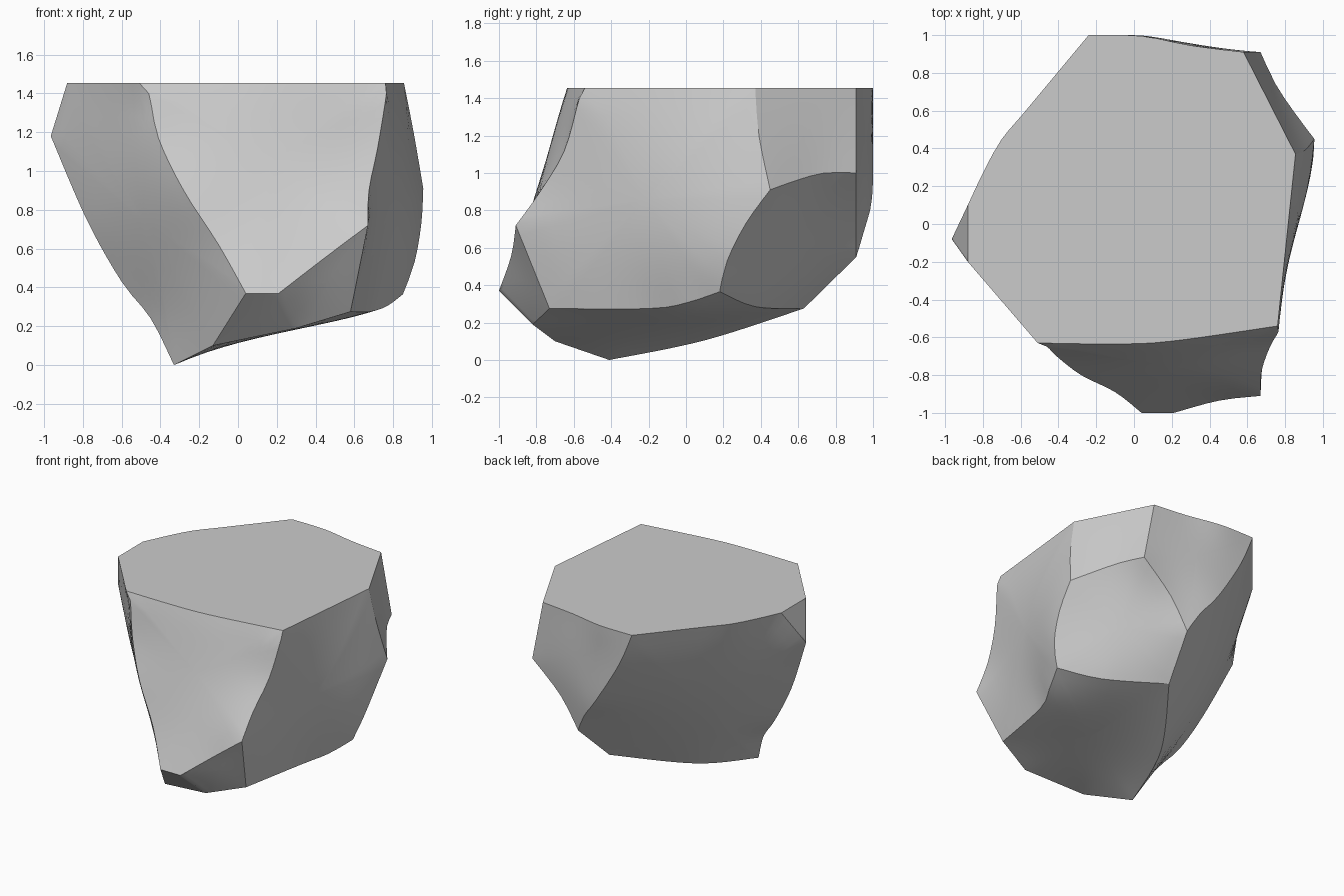
import bpy
import bmesh
import math
from mathutils import Vector
from mathutils.geometry import normal

# Remove the default cube
cube = bpy.data.objects.get("Cube")
if cube:
    bpy.data.objects.remove(cube, do_unlink=True)

TOP = 1.455      # height of the flat top
STEP = 0.08      # spacing of points along a ridge
RINGS = 8        # rings inside each facet
HEART = Vector((0, 0, 0.75))

# Corners of the boulder
corners = {
    "top_back": (-.24, 1, TOP), "top_back_right": (.58, .91, TOP),
    "top_right": (.855, .37, TOP), "top_front_right": (.76, -.54, TOP),
    "top_front_left": (-.51, -.63, TOP), "top_left": (-.88, -.2, TOP),
    "top_back_left": (-.88, .1, TOP),
    "left_tip": (-.965, -.08, 1.18), "brow": (.67, -.91, .72),
    "chin_right": (.21, -1, .37), "chin_left": (.04, -1, .37),
    "jaw_right": (.58, -.73, .275), "jaw_mid": (.3, -.82, .19),
    "jaw_left": (-.13, -.7, .1), "foot": (-.33, -.41, 0),
    "side_low": (.85, .18, .365), "side_tip": (.955, .45, .91),
    "back_tip": (.67, .91, 1), "back_mid": (.28, .91, .55),
    "back_low": (.21, .63, .275),
}

# Ridges that bend between two corners
bends = {
    ("top_back_left", "top_back"): [(-.79, .29, TOP), (-.7, .45, TOP), (-.59, .58, TOP)],
    ("top_back", "top_back_right"): [(.04, .995, TOP), (.3, .945, TOP)],
    ("top_front_left", "top_front_right"): [(-.1, -.635, TOP), (.2, -.62, TOP)],
    ("top_front_left", "chin_left"): [(-.46, -.65, 1.4), (-.41, -.7, 1.17), (-.28, -.8, .9), (-.1, -.89, .62)],
    ("top_front_right", "brow"): [(.765, -.57, 1.4), (.72, -.65, 1.12), (.675, -.78, .9)],
    ("chin_right", "brow"): [(.45, -.935, .555)],
    ("top_right", "side_tip"): [(.905, .39, 1.2)],
    ("side_low", "side_tip"): [(.91, .22, .53), (.945, .32, .73)],
    ("side_tip", "back_tip"): [(.85, .59, .96), (.75, .74, 1)],
    ("jaw_right", "side_low"): [(.68, -.2, .275), (.77, 0, .305)],
    ("side_low", "back_low"): [(.6, .37, .285)],
    ("back_tip", "back_mid"): [(.43, .91, .78)],
    ("top_back", "back_mid"): [(-.13, 1, 1.2), (.07, .995, .87), (.2, .955, .7)],
    ("left_tip", "foot"): [(-.78, -.17, .75), (-.6, -.22, .43), (-.45, -.3, .24)],
    ("foot", "back_low"): [(-.16, .1, .105)],
}

# Facets: a loop of corners and how far the middle swells
facets = [
    ("top_back_left top_back top_back_right top_right top_front_right top_front_left top_left", 0),
    ("top_front_left top_front_right brow chin_right chin_left", .01),
    ("top_left top_front_left chin_left jaw_left foot left_tip", .01),
    ("top_back_left top_left left_tip", 0),
    ("top_back_left left_tip foot back_low back_mid top_back", .02),
    ("top_back back_mid back_tip top_back_right", 0),
    ("top_back_right back_tip side_tip top_right", 0),
    ("top_right side_tip side_low jaw_right brow top_front_right", .02),
    ("side_tip back_tip back_mid back_low side_low", .01),
    ("side_low back_low foot jaw_left jaw_mid jaw_right", 0),
    ("chin_left chin_right jaw_mid jaw_left", 0),
    ("chin_right brow jaw_right jaw_mid", 0),
]
# Ridges too soft to show as a crease
soft = [{"chin_right", "jaw_mid"}, {"top_left", "left_tip"}]

bm = bmesh.new()
corner_verts = {name: bm.verts.new(co) for name, co in corners.items()}
ridges = {}


def curve_point(a, b, c, d, t):
    """Point on a smooth curve through b and c."""
    m0, m1 = (c - a) / 2, (d - b) / 2
    return (b * (2 * t**3 - 3 * t**2 + 1) + m0 * (t**3 - 2 * t**2 + t)
            + c * (3 * t**2 - 2 * t**3) + m1 * (t**3 - t**2))


def ridge(a, b):
    """Shared vertices from corner a to corner b."""
    if (a, b) in ridges:
        return ridges[a, b]
    middle = bends.get((a, b)) or bends.get((b, a), [])[::-1]
    pts = [Vector(p) for p in (corners[a], *middle, corners[b])]
    pad = [pts[0], *pts, pts[-1]]
    line = [corner_verts[a]]
    for i in range(len(pts) - 1):
        count = max(1, round((pts[i + 1] - pts[i]).length / STEP))
        for k in range(1, count + 1):
            if i == len(pts) - 2 and k == count:
                break
            line.append(bm.verts.new(curve_point(*pad[i:i + 4], k / count)))
    line.append(corner_verts[b])
    for p, q in zip(line, line[1:]):
        bm.edges.new((p, q)).smooth = {a, b} in soft
    ridges[a, b], ridges[b, a] = line, line[::-1]
    return line


def solve(rows):
    """Solve linear equations, the last column being the right side."""
    n = len(rows)
    for c in range(n):
        p = max(range(c, n), key=lambda r: abs(rows[r][c]))
        rows[c], rows[p] = rows[p], rows[c]
        for r in range(c + 1, n):
            f = rows[r][c] / rows[c][c]
            if f:
                rows[r] = [x - f * y for x, y in zip(rows[r], rows[c])]
    result = [0] * n
    for r in reversed(range(n)):
        known = sum(rows[r][k] * result[k] for k in range(r + 1, n))
        result[r] = (rows[r][n] - known) / rows[r][r]
    return result


def thin_plate(points, heights):
    """Least-bent sheet through heights given at flat points."""
    def kernel(p, q):
        d = (p - q).length
        return d * d * math.log(d) if d else 0

    flat = [(1, p.x, p.y) for p in points]
    rows = [[kernel(p, q) + (.002 if p is q else 0) for q in points] + [*f, h]
            for p, f, h in zip(points, flat, heights)]
    rows += [[f[k] for f in flat] + [0] * 4 for k in range(3)]
    weights = solve(rows)
    return lambda p: sum(w * b for w, b in zip(weights, [*(kernel(p, q) for q in points), 1, p.x, p.y]))


def fill_facet(names, swell):
    """Fill a loop with rings that follow a thin sheet."""
    rim = []
    for a, b in zip(names, names[1:] + names[:1]):
        rim += ridge(a, b)[:-1]
    n = len(rim)
    middle = sum((v.co for v in rim), Vector()) / n
    out = normal([v.co for v in rim])
    if out.dot(middle - HEART) < 0:
        out.negate()
    side = out.orthogonal().normalized()
    up = out.cross(side)

    def flatten(co):
        return Vector(((co - middle).dot(side), (co - middle).dot(up)))

    sheet = thin_plate([flatten(v.co) for v in rim], [(v.co - middle).dot(out) for v in rim])

    def place(co, depth):
        p = flatten(co)
        lift = sheet(p) + swell * (1 - (1 - depth)**2)
        return bm.verts.new(middle + side * p.x + up * p.y + out * lift)

    outer = rim
    for r in range(1, RINGS):
        ring = [place(v.co.lerp(middle, r / RINGS), r / RINGS) for v in rim]
        for i in range(n):
            j = (i + 1) % n
            bm.faces.new((outer[i], outer[j], ring[j], ring[i]))
        outer = ring
    centre = place(middle, 1)
    for i in range(n):
        bm.faces.new((outer[i], outer[(i + 1) % n], centre))


for loop, swell in facets:
    fill_facet(loop.split(), swell)

bmesh.ops.recalc_face_normals(bm, faces=bm.faces)
for face in bm.faces:
    face.smooth = True

# Boulder object
mesh = bpy.data.meshes.new("boulder")
bm.to_mesh(mesh)
bm.free()
boulder = bpy.data.objects.new("boulder", mesh)
bpy.context.collection.objects.link(boulder)

# Stone colour
stone = bpy.data.materials.new("grey stone")
stone.use_nodes = True
grey = (.6, .6, .6, 1)
stone.diffuse_color = grey
stone.node_tree.nodes["Principled BSDF"].inputs["Base Color"].default_value = grey
mesh.materials.append(stone)
